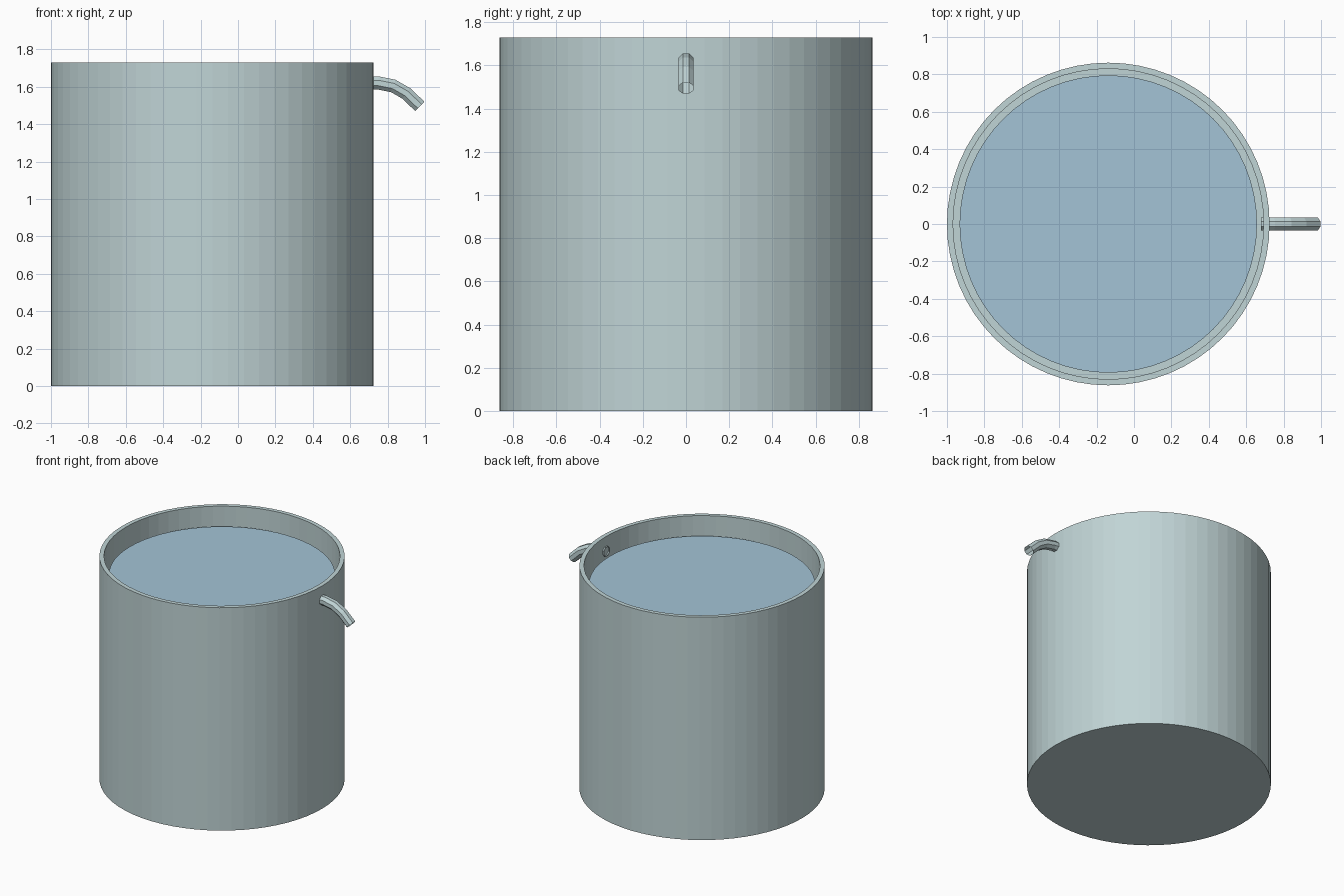
import bpy, bmesh, math

if "Cube" in bpy.data.objects:
    bpy.data.objects.remove(bpy.data.objects["Cube"])

CX = -0.1375          # tank axis
SIDES = 64


def material(name, rgb):
    m = bpy.data.materials.new(name)
    m.diffuse_color = (*rgb, 1)
    m.use_nodes = True
    m.node_tree.nodes["Principled BSDF"].inputs["Base Color"].default_value = m.diffuse_color
    return m


def lathe(name, profile, mat):
    """Spin an (r, z) profile around the tank axis; r = 0 closes to a cap."""
    bm = bmesh.new()
    rings = []
    for r, z in profile:
        rings.append([bm.verts.new((CX + r * math.cos(2 * math.pi * i / SIDES),
                                    r * math.sin(2 * math.pi * i / SIDES), z))
                      for i in range(SIDES)])
    for a, b in zip(rings, rings[1:]):
        for i in range(SIDES):
            j = (i + 1) % SIDES
            bm.faces.new((a[i], a[j], b[j], b[i]))
    bm.faces.new(rings[0][::-1])
    bm.faces.new(rings[-1])
    bmesh.ops.recalc_face_normals(bm, faces=bm.faces)
    me = bpy.data.meshes.new(name)
    bm.to_mesh(me)
    bm.free()
    me.materials.append(mat)
    ob = bpy.data.objects.new(name, me)
    bpy.context.collection.objects.link(ob)
    return ob


metal = material("pale grey metal", (0.53, 0.66, 0.67))
blue = material("water blue", (0.37, 0.55, 0.67))

# Open tank with a thin wall and floor
lathe("tank", [(0.8625, 0), (0.8625, 1.73), (0.83, 1.73), (0.83, 0.033)], metal)

# Water body, slightly narrower than the tank
lathe("water", [(0.795, 0.035), (0.795, 1.588)], blue)

# Open spout through the wall, bending down by 45 degrees
path = [(0.68, 1.62), (0.75, 1.62), (0.83, 1.604), (0.90, 1.564), (0.972, 1.495)]
bm = bmesh.new()
rings = []
for k, (x, z) in enumerate(path):
    tilt = math.radians((0, 5, 20, 37, 44)[k])
    ring = []
    for i in range(8):
        a = 2 * math.pi * (i + 0.5) / 8
        u, v = 0.038 * math.cos(a), 0.038 * math.sin(a)
        ring.append(bm.verts.new((x + v * math.sin(tilt), u, z + v * math.cos(tilt))))
    rings.append(ring)
for a, b in zip(rings, rings[1:]):
    for i in range(8):
        j = (i + 1) % 8
        bm.faces.new((a[i], b[i], b[j], a[j]))
bmesh.ops.recalc_face_normals(bm, faces=bm.faces)
me = bpy.data.meshes.new("spout")
bm.to_mesh(me)
bm.free()
me.materials.append(metal)
bpy.context.collection.objects.link(bpy.data.objects.new("spout", me))
